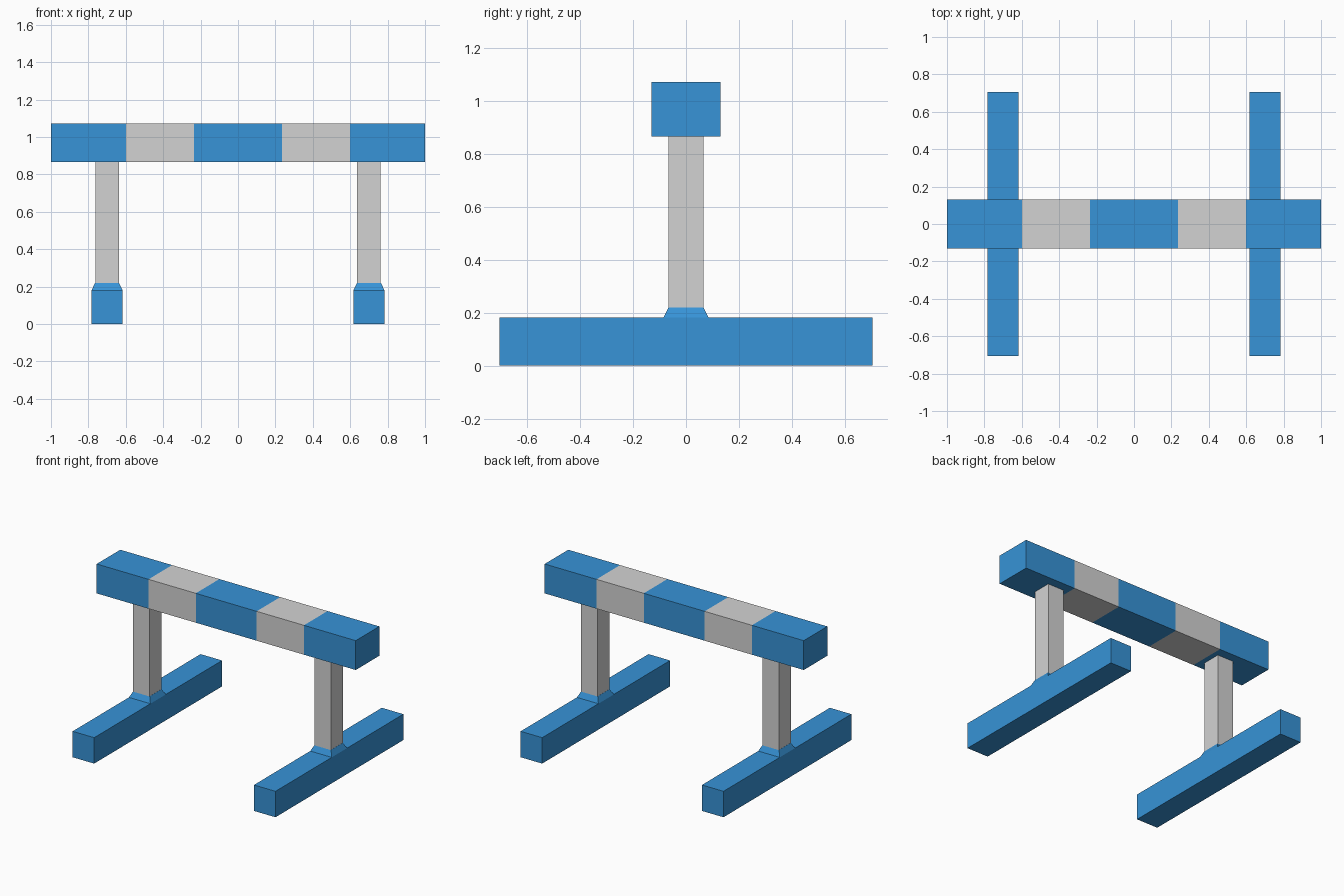
import bpy, bmesh

if "Cube" in bpy.data.objects:
    bpy.data.objects.remove(bpy.data.objects["Cube"])


def material(name, rgb):
    m = bpy.data.materials.new(name)
    m.diffuse_color = (*rgb, 1.0)
    m.use_nodes = True
    m.node_tree.nodes["Principled BSDF"].inputs["Base Color"].default_value = m.diffuse_color
    return m


BLUE = material("blue", (0.038, 0.292, 0.679))
GREY = material("light grey", (0.651, 0.651, 0.651))


def finish(name, bm, mats):
    bmesh.ops.recalc_face_normals(bm, faces=bm.faces)
    me = bpy.data.meshes.new(name)
    bm.to_mesh(me)
    bm.free()
    for m in mats:
        me.materials.append(m)
    ob = bpy.data.objects.new(name, me)
    bpy.context.collection.objects.link(ob)
    return ob


def box(name, x, y, z, mats, taper=1.0, cuts=(), rule=None):
    """Box from (min, max) ranges; the top can taper, cuts slice it along x."""
    bm = bmesh.new()
    bmesh.ops.create_cube(bm, size=1.0)
    for v in bm.verts:
        k = taper if v.co.z > 0 else 1.0
        v.co = [(a + b) / 2 + c * (b - a) * s
                for (a, b), c, s in zip((x, y, z), v.co, (k, k, 1.0))]
    for cx in cuts:
        bmesh.ops.bisect_plane(bm, geom=bm.verts[:] + bm.edges[:] + bm.faces[:],
                               plane_co=(cx, 0, 0), plane_no=(1, 0, 0))
    if rule:
        for f in bm.faces:
            f.material_index = rule(f.calc_center_median())
    return finish(name, bm, mats)


# Striped top beam: grey bands between the middle and the ends
box("striped_beam", (-1, 1), (-0.13, 0.13), (0.866, 1.071), (BLUE, GREY),
    cuts=(-0.6, -0.235, 0.235, 0.6),
    rule=lambda c: int(0.235 < abs(c.x) < 0.6))

# Foot bar, tapered collar and post on each side
for side, cx in (("left", -0.70), ("right", 0.70)):
    box(side + "_foot", (cx - 0.083, cx + 0.083), (-0.705, 0.705), (0, 0.181), (BLUE,))
    box(side + "_collar", (cx - 0.083, cx + 0.083), (-0.085, 0.085), (0.181, 0.22),
        (BLUE,), taper=0.77)
    box(side + "_post", (cx - 0.063, cx + 0.063), (-0.066, 0.066), (0.219, 0.867), (GREY,))
